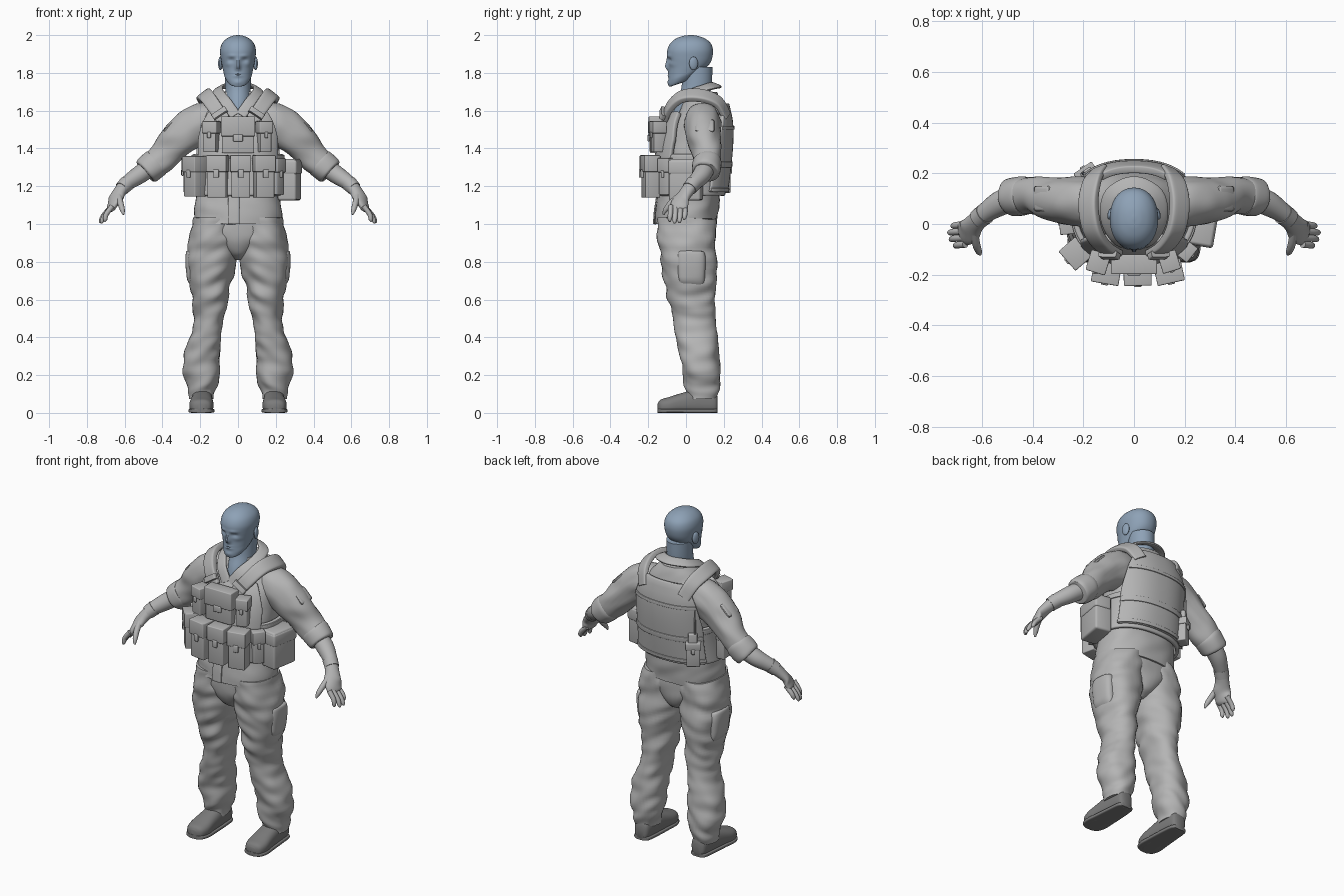
import bpy, bmesh, math
from mathutils import Vector, Matrix, noise

if "Cube" in bpy.data.objects:
    bpy.data.objects.remove(bpy.data.objects["Cube"])


def material(name, rgb):
    m = bpy.data.materials.new(name)
    m.use_nodes = True
    m.diffuse_color = (*rgb, 1)
    bsdf = m.node_tree.nodes["Principled BSDF"]
    bsdf.inputs["Base Color"].default_value = (*rgb, 1)
    bsdf.inputs["Roughness"].default_value = 0.8
    return m


CLOTH = material("grey cloth", (0.46, 0.46, 0.46))
SKIN = material("blue grey skin", (0.27, 0.36, 0.47))
BOOT = material("dark grey boot", (0.2, 0.2, 0.2))
X, Y, Z = Vector((1, 0, 0)), Vector((0, 1, 0)), Vector((0, 0, 1))
made = []


def finish(name, bm, mat, wrinkle=0):
    bmesh.ops.recalc_face_normals(bm, faces=bm.faces)
    if wrinkle:
        bm.normal_update()
        for v in bm.verts:
            p = v.co
            fold = noise.noise(Vector((p.x * 9, p.y * 9, p.z * 17 + p.x * 8)))
            v.co = p + v.normal * fold * wrinkle
    mesh = bpy.data.meshes.new(name)
    bm.to_mesh(mesh)
    bm.free()
    mesh.materials.append(mat)
    ob = bpy.data.objects.new(name, mesh)
    bpy.context.collection.objects.link(ob)
    made.append(ob)
    return ob


def mirrored(ob):
    mesh = ob.data.copy()
    mesh.transform(Matrix.Scale(-1, 4, X))
    mesh.flip_normals()
    twin = bpy.data.objects.new(ob.name.replace("left", "right"), mesh)
    bpy.context.collection.objects.link(twin)
    made.append(twin)


def smooth_rows(rows, steps):
    """Catmull-Rom interpolation of every column."""
    out = []
    for i in range(len(rows) - 1):
        a, b, c, d = (rows[max(0, min(len(rows) - 1, i + k))] for k in (-1, 0, 1, 2))
        for s in range(steps):
            t = s / steps
            out.append([0.5 * (2 * q + (r - p) * t + (2 * p - 5 * q + 4 * r - w) * t * t
                               + (3 * q - p - 3 * r + w) * t ** 3)
                        for p, q, r, w in zip(a, b, c, d)])
    return out + [list(rows[-1])]


def sp(c, p):
    return math.copysign(abs(c) ** (2 / p), c)


def sweep(name, rows, mat=CLOTH, n=28, steps=5, p=2.0, mode="z", wrinkle=0, shape=None):
    """Rows of centre x, y, z and two half widths; mode is an axis or the point the band faces away from."""
    rows = smooth_rows(rows, steps)
    cen = [Vector(r[:3]) for r in rows]
    bm = bmesh.new()
    rings = []
    for i, r in enumerate(rows):
        if mode == "z":
            u, v = X, Y
        elif mode == "y":
            u, v = X, Z
        else:
            t = (cen[min(i + 1, len(cen) - 1)] - cen[max(i - 1, 0)]).normalized()
            v = cen[i] - Vector(mode)
            v = (v - t * v.dot(t)).normalized()
            u = t.cross(v)
        ring = []
        for k in range(n):
            a = 2 * math.pi * (k + 0.5) / n
            co = cen[i] + u * max(r[3], 0.002) * sp(math.cos(a), p) + v * max(r[4], 0.002) * sp(math.sin(a), p)
            ring.append(bm.verts.new(shape(co, r) if shape else co))
        rings.append(ring)
    for A, B in zip(rings, rings[1:]):
        for k in range(n):
            bm.faces.new((A[k], A[(k + 1) % n], B[(k + 1) % n], B[k]))
    bm.faces.new(rings[0])
    bm.faces.new(rings[-1])
    return finish(name, bm, mat, wrinkle)


# Head with shaped face
def face(co, r):
    z = co.z + r[5] * (co.y - r[1])
    if co.y < 0:
        for fx, fz, sx, sz, amp in ((0, 1.832, .012, .02, .022), (0, 1.86, .009, .02, .01),
                                    (.035, 1.868, .016, .011, -.011), (.032, 1.89, .022, .008, .005),
                                    (0, 1.788, .022, .012, .007), (0, 1.79, .025, .003, -.005),
                                    (0, 1.75, .022, .013, .006), (.055, 1.845, .015, .012, .004)):
            co.y -= amp * math.exp(-((abs(co.x) - fx) / sx) ** 2 - ((z - fz) / sz) ** 2)
    return Vector((co.x, co.y, z))


sweep("head", [(0, -.03, 1.745, .03, .045, .35), (0, -.024, 1.752, .052, .066, .35),
               (0, -.01, 1.78, .07, .082, .3), (0, .008, 1.81, .078, .099, .2),
               (0, .018, 1.84, .085, .109, .1), (0, .02, 1.88, .092, .119, 0),
               (0, .022, 1.92, .095, .121, 0), (0, .024, 1.955, .085, .108, 0),
               (0, .024, 1.98, .062, .08, 0), (0, .024, 1.995, .032, .042, 0),
               (0, .024, 2.0, .006, .008, 0)], SKIN, n=64, steps=7, p=2.15, shape=face)
sweep("neck", [(0, .0, 1.55, .05, .075), (0, .025, 1.64, .064, .08),
               (0, .055, 1.72, .068, .08), (0, .06, 1.83, .07, .08)], SKIN)
bm = bmesh.new()
bmesh.ops.create_uvsphere(bm, u_segments=16, v_segments=10, radius=1, matrix=Matrix.Translation((.093, .04, 1.85))
                          @ Matrix.Rotation(.25, 4, "Z") @ Matrix.Diagonal((.011, .024, .036, 1)))
mirrored(finish("left_ear", bm, SKIN))

# Jacket body, collar and placket
TORSO = [(0, .0, 1.0, .232, .165), (0, .005, 1.07, .232, .165), (0, .015, 1.15, .222, .163),
         (0, .03, 1.28, .212, .165), (0, .045, 1.42, .213, .163), (0, .065, 1.53, .21, .143),
         (0, .08, 1.6, .18, .115), (0, .085, 1.66, .125, .095), (0, .08, 1.7, .09, .085)]
sweep("jacket_body", TORSO, n=48, p=2.3, wrinkle=.007)
DENSE = smooth_rows(TORSO, 8)


def torso_point(a, z, off):
    lo, hi = next(((p, q) for p, q in zip(DENSE, DENSE[1:]) if p[2] <= z <= q[2]), DENSE[-2:])
    t = (z - lo[2]) / (hi[2] - lo[2])
    _, cy, _, rx, ry = (p + (q - p) * t for p, q in zip(lo, hi))
    return Vector(((rx + off) * sp(math.sin(a), 2.3), cy - (ry + off) * sp(math.cos(a), 2.3), z))


half = [(.015, -.088, 1.575), (.065, -.06, 1.645), (.105, .02, 1.695), (.09, .115, 1.725)]
loop = half + [(0, .16, 1.735)] + [(-x, y, z) for x, y, z in reversed(half)]
sweep("collar", [(*q, .03, .009) for q in loop], n=16, p=3, mode=(0, .06, 1.5))


def panel(name, mid, z0, z1, off, thick, width, rows=14, cols=32):
    """Curved plate that follows the torso; width gives its half angle at a height."""
    bm = bmesh.new()
    closed = width(z0) > 3.1
    grid = []
    for j in range(rows + 1):
        z = z0 + (z1 - z0) * j / rows
        grid.append([bm.verts.new(torso_point(mid + width(z) * (2 * i / cols - 1), z, off))
                     for i in range(cols if closed else cols + 1)])
    for A, B in zip(grid, grid[1:]):
        for i in range(cols):
            k = (i + 1) % len(A)
            bm.faces.new((A[i], A[k], B[k], B[i]))
    ob = finish(name, bm, CLOTH)
    s = ob.modifiers.new("thickness", "SOLIDIFY")
    s.thickness, s.offset = thick, 0
    b = ob.modifiers.new("soft edge", "BEVEL")
    b.width, b.segments, b.angle_limit = thick * .3, 2, 1.0
    return ob


# Vest plates and bands
panel("vest_waistband", 0, 1.15, 1.37, .018, .022, lambda z: math.pi, cols=64)
panel("vest_waist_trim", 0, 1.335, 1.365, .03, .01, lambda z: math.pi, rows=3, cols=64)
panel("vest_front_plate", 0, 1.34, 1.59, .024, .028, lambda z: 1.0 - max(0, z - 1.45) * 1.8)
panel("vest_back_plate", math.pi, 1.17, 1.635, .027, .03, lambda z: 1.05 - max(0, z - 1.38) * 1.2)
panel("vest_back_lower_band", math.pi, 1.3, 1.33, .043, .008, lambda z: 1.0, rows=3)
panel("vest_back_upper_band", math.pi, 1.5, 1.52, .043, .008, lambda z: .85, rows=3)
panel("vest_back_bottom_trim", math.pi, 1.17, 1.19, .043, .008, lambda z: 1.04, rows=3)
panel("jacket_placket", -.08, 1.0, 1.16, .006, .008, lambda z: .1, cols=4)
strap = sweep("left_shoulder_strap",
              [(.075, -.115, 1.55, .036, .014), (.125, -.085, 1.62, .038, .018), (.165, -.02, 1.675, .04, .019),
               (.18, .08, 1.68, .042, .018), (.165, .17, 1.645, .04, .016), (.135, .215, 1.57, .036, .014)],
              n=24, p=5, mode=(0, .06, 1.45))
mirrored(strap)
mirrored(sweep("left_strap_buckle", [(.09, -.128, 1.575, .043, .014), (.105, -.117, 1.598, .043, .014)],
               n=20, p=6, mode=(0, .06, 1.45)))


# Pouches
def pouch(name, loc, size, yaw=0, lid=.4, tilt=0):
    w, d, h = size
    bm = bmesh.new()

    def box(x, y, z, a, b, c):
        bmesh.ops.create_cube(bm, size=1, matrix=Matrix.Translation((x, y, z)) @ Matrix.Diagonal((a, b, c, 1)))

    box(0, 0, 0, w, d, h)
    if lid:
        box(0, -.004, h * (.5 - lid / 2) + .004, w + .012, d + .008, h * lid)
        box(0, -d / 2 - .007, h * (.5 - lid) - .005, w * .3, .012, h * .2)
    bmesh.ops.bevel(bm, geom=bm.edges[:], offset=min(.012, d * .2, w * .2) if not lid else .005,
                    segments=3, affect="EDGES", profile=.5)
    bm.transform(Matrix.Translation(loc) @ Matrix.Rotation(yaw, 4, "Z") @ Matrix.Rotation(tilt, 4, "Y"))
    return finish(name, bm, CLOTH)


for i, x in enumerate((-.108, .014, .137)):
    pouch("front_pouch_%d" % (i + 1), (x, -.197 + abs(x) * .08, 1.25), (.098, .08, .22), x * 1.6)
pouch("right_hip_pouch", (-.228, -.115, 1.25), (.09, .08, .21), -.85)
pouch("right_side_pouch", (-.262, .01, 1.26), (.09, .05, .18), -1.5)
pouch("left_front_side_pouch", (.205, -.105, 1.25), (.06, .05, .19), .9)
pouch("left_utility_pouch", (.272, .0, 1.235), (.17, .1, .22), 1.4, lid=0)
pouch("left_utility_pouch_flap", (.276, .0, 1.3), (.178, .1, .075), 1.4, lid=0)
pouch("chest_centre_pouch", (0, -.155, 1.47), (.17, .07, .19), lid=.55)
pouch("chest_right_pouch", (-.14, -.148, 1.46), (.068, .075, .16), -.3)
pouch("chest_left_pouch", (.138, -.145, 1.46), (.062, .07, .16), .3)

# Radio at the back
pouch("radio_holder", (-.185, .195, 1.235), (.075, .05, .14), math.pi + .6, lid=.3)
pouch("radio", (-.185, .2, 1.3), (.05, .032, .12), math.pi + .6, lid=0)
sweep("radio_antenna", [(-.2, .2, 1.35, .007, .007), (-.2, .2, 1.42, .005, .005), (-.2, .2, 1.5, .003, .003)], n=8)

# Sleeves, forearms and gloved hands
BELOW = (0, .1, -4)
parts = [
    sweep("left_sleeve", [(.12, .085, 1.55, .09, .095), (.20, .087, 1.53, .097, .112), (.27, .092, 1.485, .09, .106),
                          (.335, .102, 1.425, .084, .09), (.4, .112, 1.355, .077, .08),
                          (.45, .112, 1.31, .07, .073), (.48, .107, 1.283, .066, .068)],
          mode=BELOW, wrinkle=.012, steps=7),
    sweep("left_rolled_cuff", [(.425, .113, 1.333, .068, .066), (.435, .113, 1.324, .077, .078),
                               (.48, .108, 1.283, .075, .077), (.492, .106, 1.272, .066, .066)],
          mode=BELOW, wrinkle=.006),
    sweep("left_forearm", [(.45, .11, 1.31, .05, .05), (.52, .085, 1.262, .05, .048),
                           (.57, .055, 1.228, .042, .042), (.61, .025, 1.2, .035, .035)], mode=BELOW),
    sweep("left_glove_cuff", [(.588, .04, 1.215, .042, .042), (.615, .018, 1.188, .04, .038)], mode=BELOW),
    sweep("left_palm", [(.6, .03, 1.205, .038, .036), (.63, .0, 1.165, .04, .03), (.652, -.028, 1.125, .05, .025),
                        (.672, -.038, 1.085, .047, .02), (.68, -.04, 1.07, .038, .012)], mode=BELOW),
    sweep("left_thumb", [(.63, -.035, 1.15, .016, .016), (.622, -.08, 1.11, .016, .016),
                         (.612, -.108, 1.075, .013, .013), (.606, -.12, 1.05, .005, .005)], n=12, mode=(0, 0, 1)),
    pouch("left_sleeve_patch", (.362, .1, 1.52), (.085, .1, .016), tilt=.78, lid=0),
]
for i, (tip_x, tip_z) in enumerate(((.715, 1.022), (.728, 1.006), (.722, 1.003), (.705, 1.012))):
    y = -.002 - .026 * i
    mid = ((.672 + tip_x) / 2 + .008, y - .003, (1.085 + tip_z) / 2 + .004)
    parts.append(sweep("left_finger_%d" % (i + 1),
                       [(.665, y, 1.095, .014, .014), (*mid, .0135, .013), (tip_x - .002, y - .006, tip_z + .012, .011, .011),
                        (tip_x, y - .007, tip_z, .004, .004)], n=12, mode=BELOW))

# Trousers
sweep("trouser_hips", [(0, .005, 1.06, .215, .148), (0, .005, .97, .215, .152), (0, .008, .9, .15, .142),
                       (0, .012, .84, .07, .11), (0, .015, .81, .02, .06)], n=40, p=2.3, wrinkle=.006)
parts += [
    sweep("left_trouser_leg", [(.112, .005, 1.03, .122, .152), (.13, .008, .92, .132, .155), (.14, .015, .8, .128, .147),
                               (.146, .022, .68, .108, .132), (.146, .032, .58, .092, .121), (.152, .048, .48, .08, .11),
                               (.174, .06, .38, .086, .11), (.188, .075, .28, .097, .104), (.19, .086, .18, .088, .097),
                               (.193, .087, .11, .07, .085), (.194, .087, .075, .064, .078)],
          n=36, steps=8, p=2.2, wrinkle=.015),
    sweep("left_cargo_pocket", [(.235, .025, .86, .03, .06), (.238, .028, .84, .04, .075),
                                (.235, .03, .72, .038, .072), (.225, .03, .67, .02, .055)], p=3, wrinkle=.006),
]

# Boots
def flat_base(co, r):
    return Vector((co.x, co.y, max(0, co.z)))


boot = [(.19, .168, .045, .025, .035), (.19, .15, .055, .045, .06), (.19, .07, .06, .054, .068),
        (.192, -.02, .05, .06, .056), (.194, -.09, .038, .064, .046), (.195, -.135, .034, .05, .036),
        (.195, -.15, .03, .022, .02)]
parts.append(sweep("left_boot", boot, BOOT, mode="y", p=2.5, shape=flat_base))
parts.append(sweep("left_boot_sole", [(x, y - .001, .011, a + .005, .011) for x, y, z, a, b in boot],
                   BOOT, mode="y", p=5, shape=flat_base))
parts.append(sweep("left_boot_shaft", [(.19, .09, .04, .05, .07), (.192, .088, .14, .052, .065)], BOOT))
for ob in parts:
    mirrored(ob)

# Shading
bpy.ops.object.select_all(action="DESELECT")
for ob in made:
    ob.select_set(True)
bpy.context.view_layer.objects.active = made[0]
bpy.ops.object.shade_smooth_by_angle(angle=math.radians(40))
